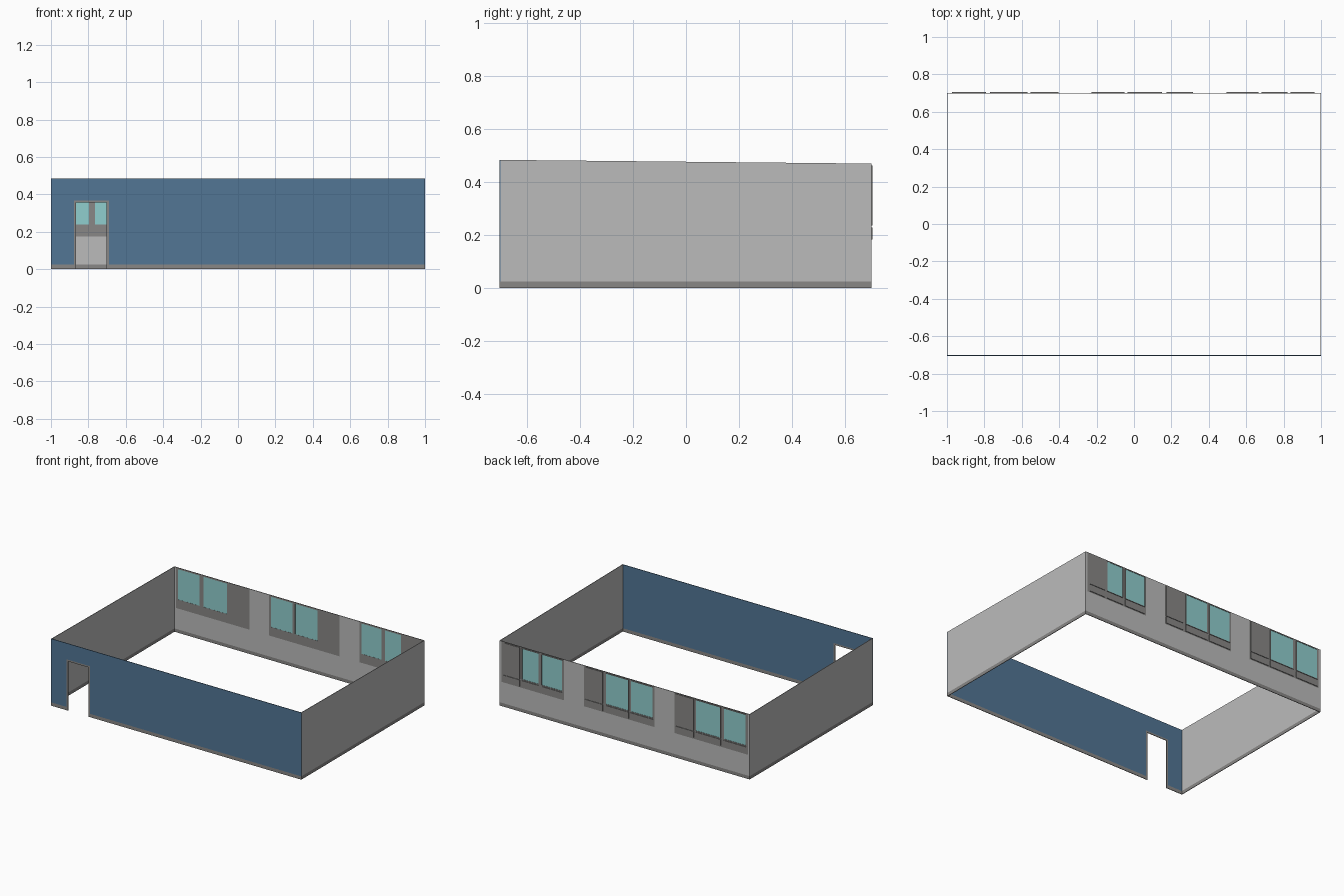
import bpy, bmesh

cube = bpy.data.objects.get("Cube")
if cube:
    bpy.data.objects.remove(cube, do_unlink=True)


def material(name, rgb):
    m = bpy.data.materials.new(name)
    m.use_nodes = True
    color = (*rgb, 1)
    m.diffuse_color = color
    m.node_tree.nodes["Principled BSDF"].inputs["Base Color"].default_value = color
    return m


LIGHT = material("light grey plaster", (0.50, 0.50, 0.50))
BLUE = material("blue paint", (0.085, 0.18, 0.30))
GREY = material("mid grey trim", (0.25, 0.245, 0.24))
GLASS = material("teal glass", (0.28, 0.62, 0.62))


def prisms(name, mat, boxes, slope=0.0):
    """Boxes (x0, x1, y0, y1, z0, z1) in one mesh; slope lowers the back top edge."""
    bm = bmesh.new()
    for x0, x1, y0, y1, z0, z1 in boxes:
        ring = [(x0, y0), (x1, y0), (x1, y1), (x0, y1)]
        low = [bm.verts.new((x, y, z0)) for x, y in ring]
        top = [bm.verts.new((x, y, z1 - (slope if y == y1 else 0))) for x, y in ring]
        bm.faces.new(low[::-1])
        bm.faces.new(top)
        for i in range(4):
            j = (i + 1) % 4
            bm.faces.new((low[i], low[j], top[j], top[i]))
    mesh = bpy.data.meshes.new(name)
    bm.to_mesh(mesh)
    bm.free()
    mesh.materials.append(mat)
    obj = bpy.data.objects.new(name, mesh)
    bpy.context.collection.objects.link(obj)
    return obj


T = 0.004                    # wall thickness
FRONT, BACK = -0.705, 0.701  # outer wall faces
BASE = 0.024                 # skirting height
H_FRONT, H_BACK = 0.484, 0.47
SILL = 0.175

# Front wall with a door opening
D0, D1, DH = -0.878, -0.69, 0.368
fy = (FRONT, FRONT + T)
prisms("front_wall", BLUE, [(-1, D0, *fy, BASE, H_FRONT),
                            (D1, 1, *fy, BASE, H_FRONT),
                            (D0, D1, *fy, DH, H_FRONT)])
prisms("front_skirting", GREY, [(-1, D0, *fy, 0, BASE), (D1, 1, *fy, 0, BASE)])
W = 0.012
prisms("door_frame", GREY, [(D0, D0 + W, *fy, 0, DH),
                            (D1 - W, D1, *fy, 0, DH),
                            (D0 + W, D1 - W, *fy, DH - W, DH)])

# Side walls with gently falling tops
for side, x0 in (("right", -1), ("left", 1 - T)):
    span = (x0, x0 + T, FRONT + T, BACK - T)
    prisms(side + "_wall", LIGHT, [(*span, BASE, H_FRONT)], H_FRONT - H_BACK)
    prisms(side + "_skirting", GREY, [(*span, 0, BASE)])

# Back wall below the windows, and the piers between them
by = (BACK - T, BACK)
groups = [
    (-0.985, -0.397, [(-0.972, -0.792), (-0.769, -0.57), (-0.554, -0.404)]),
    (-0.24, 0.325, [(-0.228, -0.05), (-0.035, 0.15), (0.174, 0.315)]),
    (0.485, 0.985, [(0.495, 0.665), (0.683, 0.82), (0.837, 0.965)]),
]
prisms("back_wall", LIGHT, [(-1, 1, *by, BASE, SILL)])
prisms("back_skirting", GREY, [(-1, 1, *by, 0, BASE)])
edges = [-1] + [e for g in groups for e in g[:2]] + [1]
prisms("back_piers", LIGHT, [(a, b, *by, SILL, H_BACK)
                             for a, b in zip(edges[::2], edges[1::2])])

# Window bands: posts and rails, glazed sashes, one solid panel in each
Z0, Z1, Z2, Z3 = SILL + 0.008, 0.229, 0.236, 0.463
sy = (BACK - T, BACK + T)
B = 0.004
for n, (a, b, panes) in enumerate(groups, 1):
    cuts = [a] + [x for p in panes for x in p] + [b]
    posts = [(p, q, *by, SILL, H_BACK) for p, q in zip(cuts[::2], cuts[1::2])]
    rails = [(p, q, *by, lo, hi) for p, q in panes
             for lo, hi in ((SILL, Z0), (Z1, Z2), (Z3, H_BACK))]
    prisms(f"window_frame_{n}", GREY, posts + rails)
    prisms(f"lower_panels_{n}", GREY, [(p, q, *sy, Z0, Z1) for p, q in panes])
    prisms(f"solid_panel_{n}", GREY, [(*panes[2], *sy, Z2, Z3)])
    sash, glass = [], []
    for p, q in panes[:2]:
        sash += [(p, p + B, *sy, Z2, Z3), (q - B, q, *sy, Z2, Z3),
                 (p + B, q - B, *sy, Z2, Z2 + B), (p + B, q - B, *sy, Z3 - B, Z3)]
        glass.append((p + B, q - B, BACK - 0.003, BACK + 0.002, Z2 + B, Z3 - B))
    prisms(f"sashes_{n}", GREY, sash)
    prisms(f"glass_{n}", GLASS, glass)
